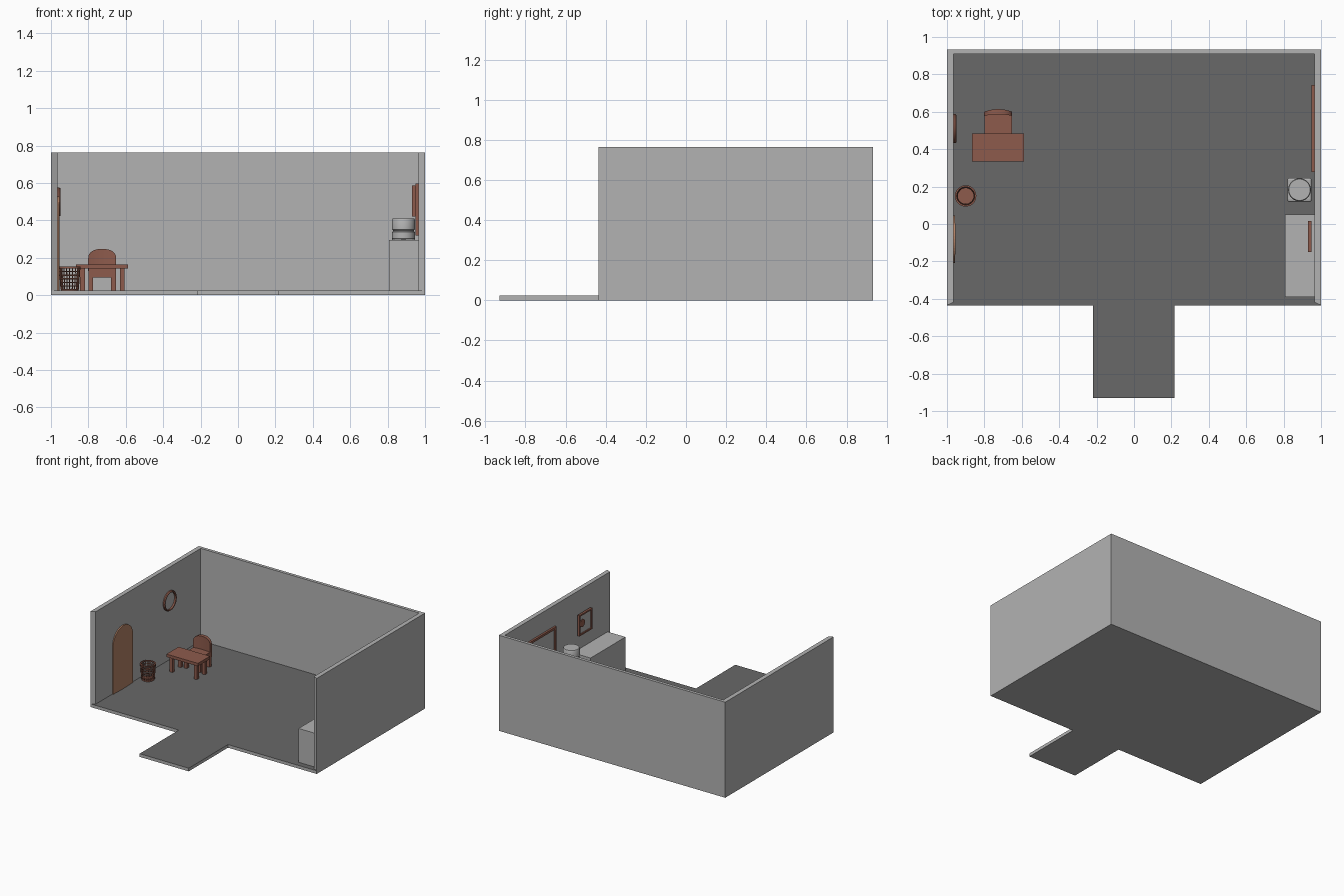
import bpy, bmesh, math

if "Cube" in bpy.data.objects:
    bpy.data.objects.remove(bpy.data.objects["Cube"])

def material(name, rgb):
    m = bpy.data.materials.new(name)
    m.diffuse_color = (*rgb, 1)
    m.use_nodes = True
    m.node_tree.nodes["Principled BSDF"].inputs["Base Color"].default_value = m.diffuse_color
    return m

GREY = material("wall grey", (0.45, 0.45, 0.45))
DARK = material("floor dark grey", (0.14, 0.14, 0.14))
BROWN = material("red brown wood", (0.27, 0.105, 0.073))
TAN = material("door tan", (0.45, 0.22, 0.13))
FLOOR = 0.025

def finish(name, bm, mat, smooth=False):
    bmesh.ops.recalc_face_normals(bm, faces=bm.faces)
    me = bpy.data.meshes.new(name)
    bm.to_mesh(me)
    bm.free()
    ob = bpy.data.objects.new(name, me)
    bpy.context.collection.objects.link(ob)
    me.materials.append(mat)
    if smooth:
        bpy.ops.object.select_all(action='DESELECT')
        ob.select_set(True)
        bpy.context.view_layer.objects.active = ob
        bpy.ops.object.shade_smooth_by_angle(angle=math.radians(35))
    return ob

def loft(name, sections, mat, smooth=False, closed=False, caps=True):
    """Join equal-sized loops of points with quads."""
    bm = bmesh.new()
    rows = [[bm.verts.new(p) for p in s] for s in sections]
    n = len(rows[0])
    pairs = list(zip(rows, rows[1:])) + ([(rows[-1], rows[0])] if closed else [])
    for a, b in pairs:
        for i in range(n):
            j = (i + 1) % n
            bm.faces.new((a[i], a[j], b[j], b[i]))
    if caps and not closed:
        bm.faces.new(rows[0])
        bm.faces.new(rows[-1])
    return finish(name, bm, mat, smooth)

def prism(name, pts, z0, z1, mat):
    return loft(name, [[(x, y, z) for x, y in pts] for z in (z0, z1)], mat)

def box(name, x0, x1, y0, y1, z0, z1, mat):
    return prism(name, [(x0, y0), (x1, y0), (x1, y1), (x0, y1)], z0, z1, mat)

def circle(cx, cy, r, z, n):
    return [(cx + r * math.cos(2 * math.pi * i / n),
             cy + r * math.sin(2 * math.pi * i / n), z) for i in range(n)]

def wall_disc(name, x0, x1, cy, cz, r, mat, n=32):
    loft(name, [[(x, cy + a, cz + b) for a, b, _ in circle(0, 0, r, 0, n)]
                for x in (x0, x1)], mat)

def wall_frame(name, x0, x1, y0, y1, z0, z1, w):
    """Rectangular border lying against the right wall."""
    def ring(x, d):
        return [(x, y0 + d, z0 + d), (x, y1 - d, z0 + d),
                (x, y1 - d, z1 - d), (x, y0 + d, z1 - d)]
    loft(name, [ring(x0, 0), ring(x1, 0), ring(x1, w), ring(x0, w)],
         BROWN, closed=True)

# Floor slab with entrance tongue; only its top is dark
floor = prism("floor", [(-1, -.435), (-.218, -.435), (-.218, -.93), (.216, -.93),
                        (.216, -.435), (1, -.435), (1, .933), (-1, .933)], 0, FLOOR, GREY)
floor.data.materials.append(DARK)
for p in floor.data.polygons:
    if p.normal.z > 0.5:
        p.material_index = 1

# Walls on three sides with slanted front ends
prism("walls", [(-1, -.435), (-.965, -.418), (-.965, .908), (.965, .908),
                (.965, -.418), (1, -.435), (1, .933), (-1, .933)], FLOOR, .763, GREY)

# Table
box("table_top", -.865, -.587, .333, .485, .142, .165, BROWN)
for x in (-.845, -.632):
    for y in (.345, .448):
        box("table_leg", x, x + .026, y, y + .026, FLOOR, .142, BROWN)

# Chair
box("chair_seat", -.80, -.652, .458, .60, .095, .142, BROWN)
for x in (-.80, -.678):
    for y in (.46, .572):
        box("chair_leg", x, x + .026, y, y + .026, FLOOR, .095, BROWN)
back = []
for i in range(21):
    t = -math.cos(math.pi * i / 20)
    x, bulge = -.726 + .075 * t, .014 * (1 - t * t)
    top = .195 + .052 * max(0, 1 - abs(t) ** 2.4) ** .42
    y0, y1 = .578 + bulge * .6, .60 + bulge
    back.append([(x, y0, .13), (x, y1, .13), (x, y1, top), (x, y0, top)])
loft("chair_back", back, BROWN, smooth=True)

# Woven waste basket
bx, by = -.90, .15
basket = loft("basket_weave", [circle(bx, by, .045 + .008 * i / 6, .03 + .115 * i / 6, 20)
                               for i in range(7)], BROWN, caps=False)
wire = basket.modifiers.new("weave", 'WIREFRAME')
wire.thickness = .0085
wire.use_even_offset = False
loft("basket_base", [circle(bx, by, .046, z, 24) for z in (FLOOR, .033)], BROWN)
loft("basket_rim", [circle(bx, by, r, z, 32) for r, z in
                    ((.057, .143), (.057, .152), (.048, .152), (.048, .143))],
     BROWN, closed=True)

# Round frame on the left wall
loft("round_frame", [[(x, .51 + a, .498 + b) for a, b, _ in circle(0, 0, r, 0, 40)]
                     for x, r in ((-.965, .078), (-.956, .078), (-.949, .073),
                                  (-.952, .066), (-.965, .066))],
     BROWN, smooth=True, closed=True)

# Arched door on the left wall
door = []
for i in range(25):
    t = -math.cos(math.pi * i / 24)
    y, x = -.081 + .127 * t, -.958 + .004 * (1 - t * t)
    top = .40 + .128 * math.sqrt(max(0, 1 - t * t))
    door.append([(-.965, y, FLOOR), (x, y, FLOOR), (x, y, top), (-.965, y, top)])
loft("arched_door", door, TAN)

# Counter by the right wall
box("counter", .808, .965, -.39, .05, FLOOR, .295, GREY)

# Water cooler: square body with soft corners, bottle above
body = box("cooler_body", .82, .95, .118, .247, FLOOR, .30, GREY)
bev = body.modifiers.new("soft corners", 'BEVEL')
bev.width, bev.segments = .012, 3
profile = ((.055, .295), (.061, .302), (.061, .337), (.056, .341), (.056, .347),
           (.061, .351), (.061, .404), (.057, .411))
loft("cooler_bottle", [circle(.885, .183, r, z, 32) for r, z in profile], GREY, smooth=True)

# Large board on the right wall
wall_frame("board_frame", .949, .965, .278, .742, .32, .597, .018)
box("board_panel", .958, .964, .29, .73, .33, .585, GREY)

# Small picture above the counter
wall_frame("picture_frame", .931, .948, -.15, .015, .42, .587, .012)
box("picture_panel", .94, .946, -.142, .007, .428, .579, GREY)
wall_disc("picture_spot", .934, .941, -.03, .51, .03, BROWN)
